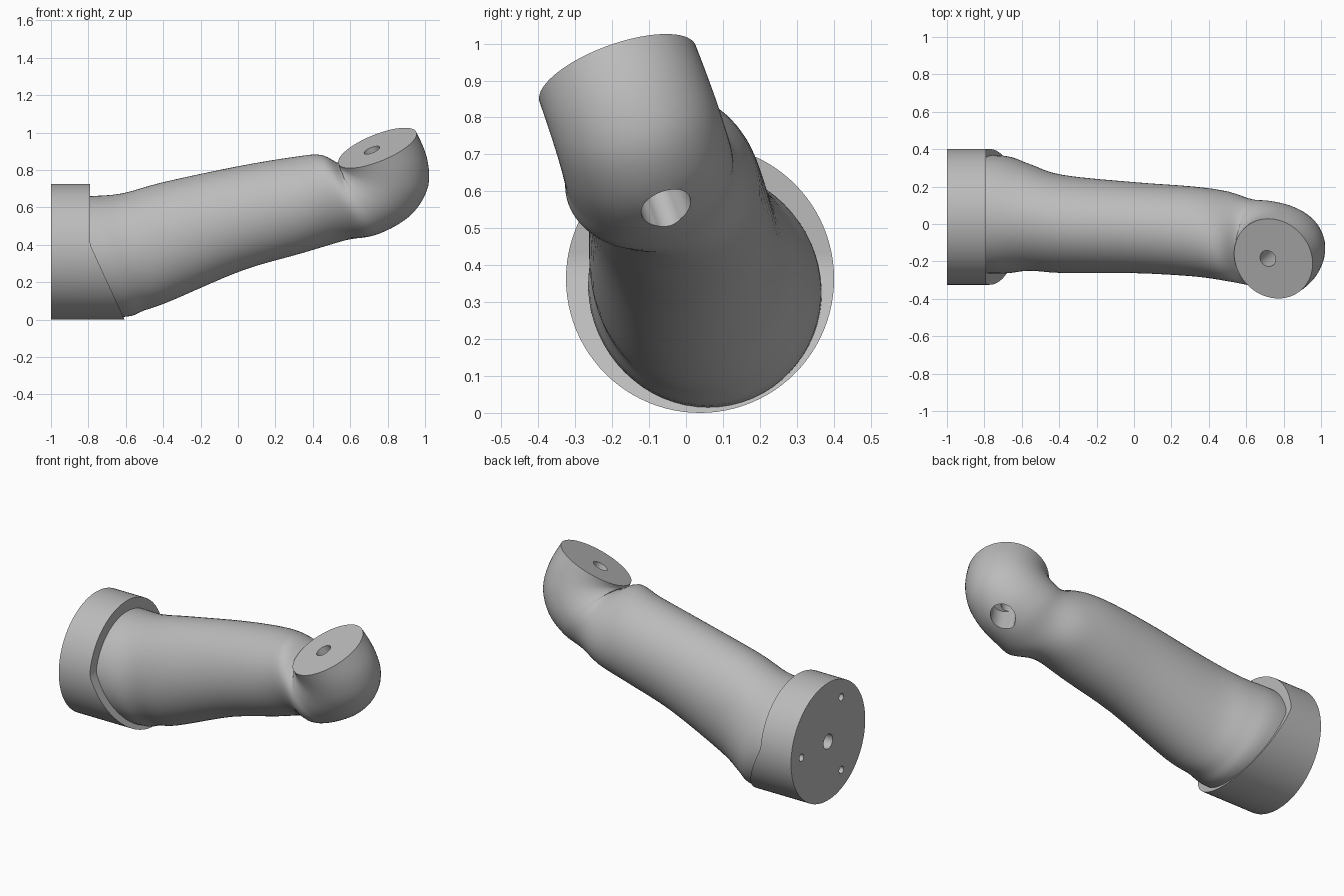
import bpy, bmesh, math
from mathutils import Vector

if "Cube" in bpy.data.objects:
    bpy.data.objects.remove(bpy.data.objects["Cube"], do_unlink=True)

grey = bpy.data.materials.new("mid_grey")
grey.use_nodes = True
grey.diffuse_color = (0.5, 0.5, 0.5, 1)
grey.node_tree.nodes["Principled BSDF"].inputs["Base Color"].default_value = (0.5, 0.5, 0.5, 1)


def make(name, bm):
    bmesh.ops.recalc_face_normals(bm, faces=bm.faces)
    mesh = bpy.data.meshes.new(name)
    bm.to_mesh(mesh)
    bm.free()
    obj = bpy.data.objects.new(name, mesh)
    bpy.context.collection.objects.link(obj)
    mesh.materials.append(grey)
    return obj


def drill(target, start, end, radius):
    """Cut a round hole from start to end."""
    start, end = Vector(start), Vector(end)
    axis = end - start
    bpy.ops.mesh.primitive_cylinder_add(vertices=32, radius=radius, depth=axis.length,
                                        location=(start + end) / 2)
    cutter = bpy.context.object
    cutter.hide_render = True
    cutter.rotation_euler = axis.to_track_quat('Z', 'Y').to_euler()
    cutter.data.materials.append(grey)
    mod = target.modifiers.new("hole", 'BOOLEAN')
    mod.operation, mod.solver, mod.object = 'DIFFERENCE', 'EXACT', cutter
    activate(target)
    bpy.ops.object.modifier_apply(modifier=mod.name)
    bpy.data.objects.remove(cutter, do_unlink=True)


def activate(obj):
    bpy.ops.object.select_all(action='DESELECT')
    obj.select_set(True)
    bpy.context.view_layer.objects.active = obj


def smooth(obj, degrees):
    activate(obj)
    bpy.ops.object.shade_smooth_by_angle(angle=math.radians(degrees))


# Mounting base: a drum whose inner face slopes outward below the middle
SIDES, R, CY, CZ = 96, 0.363, 0.038, 0.363
bm = bmesh.new()
back, front = [], []
for i in range(SIDES):
    a = math.tau * i / SIDES
    y, z = CY + R * math.sin(a), CZ - R * math.cos(a)
    back.append(bm.verts.new((-1, y, z)))
    front.append(bm.verts.new((-0.79 + 0.46 * max(0, 0.4 - z), y, z)))
bm.faces.new(back)
for i in range(SIDES):
    j = (i + 1) % SIDES
    bm.faces.new((back[i], back[j], front[j], front[i]))
for i in range(SIDES // 2):
    strip = [front[i], front[i + 1], front[-i - 1], front[-i % SIDES]]
    bm.faces.new(list(dict.fromkeys(strip)))
base = make("mounting_base", bm)

# Arm sections: top point, bottom point, half width
rings = [
    ((-0.90, 0.04, 0.65), (-0.90, 0.06, 0.03), 0.31),
    ((-0.79, 0.04, 0.66), (-0.61, 0.06, 0.015), 0.315),
    ((-0.62, 0.03, 0.675), (-0.50, 0.04, 0.05), 0.285),
    ((-0.40, 0.00, 0.735), (-0.36, 0.00, 0.10), 0.262),
    ((0.00, -0.02, 0.82), (0.02, -0.02, 0.262), 0.243),
    ((0.30, -0.05, 0.87), (0.34, -0.03, 0.355), 0.24),
    ((0.45, -0.10, 0.88), (0.54, -0.03, 0.415), 0.236),
]
side0 = Vector((0, -1, 0))
keys = [(Vector(t), Vector(b), side0 * w) for t, b, w in rings]

# Elbow sections fan about the inner corner and end on the tilted disc
n = Vector((-0.36, -0.32, 0.88)).normalized()
disc = Vector((0.745, -0.185, 0.918))
out = Vector((0.97, -0.03, 0.24))
out = (out - n * out.dot(n)).normalized()
side = out.cross(n)
pivot = disc - out * 0.225
reach = [0.435, 0.46, 0.49, 0.50, 0.475, 0.45]
for k, d in enumerate(reach):
    t = k / (len(reach) - 1)
    a = t * math.pi / 2
    inner = pivot - n * 0.02 * (1 - t)
    ray = out * math.sin(a) - n * math.cos(a)
    keys.append((inner, pivot + ray * d, side * (0.232 - 0.007 * t)))


def spline(p, q, r, s, t):
    return 0.5 * (2 * q + (r - p) * t + (2 * p - 5 * q + 4 * r - s) * t * t
                  + (3 * q - p - 3 * r + s) * t ** 3)


bm = bmesh.new()
loops = []
STEPS, ROUND = 4, 64
for i in range(len(keys) - 1):
    near = [keys[min(max(i + o, 0), len(keys) - 1)] for o in (-1, 0, 1, 2)]
    last = i == len(keys) - 2
    for s in range(STEPS + last):
        top, low, wide = [spline(*[k[c] for k in near], s / STEPS) for c in range(3)]
        mid, up = (top + low) / 2, (top - low) / 2
        loops.append([bm.verts.new(mid + up * math.cos(a) + wide * math.sin(a))
                      for a in (math.tau * v / ROUND for v in range(ROUND))])
for p, q in zip(loops, loops[1:]):
    for v in range(ROUND):
        w = (v + 1) % ROUND
        bm.faces.new((p[v], p[w], q[w], q[v]))
bm.faces.new(loops[0])
bm.faces.new(loops[-1])
arm = make("bent_arm", bm)

# Bolt hole through the elbow, with a wider recess underneath
bolt = disc - Vector((0.03, 0, 0.01))
drill(arm, bolt + n * 0.1, bolt - n * 0.7, 0.045)
drill(arm, disc - n * 0.25, disc - n * 0.8, 0.07)

# Centre hole and three screw holes in the base
drill(base, (-1.1, CY, CZ), (-0.85, CY, CZ), 0.045)
for k in range(3):
    a = math.tau * k / 3
    y, z = CY + 0.26 * math.cos(a), CZ + 0.26 * math.sin(a)
    drill(base, (-1.1, y, z), (-0.85, y, z), 0.022)
drill(arm, (-1.1, CY, CZ), (-0.8, CY, CZ), 0.045)

smooth(base, 30)
smooth(arm, 40)
